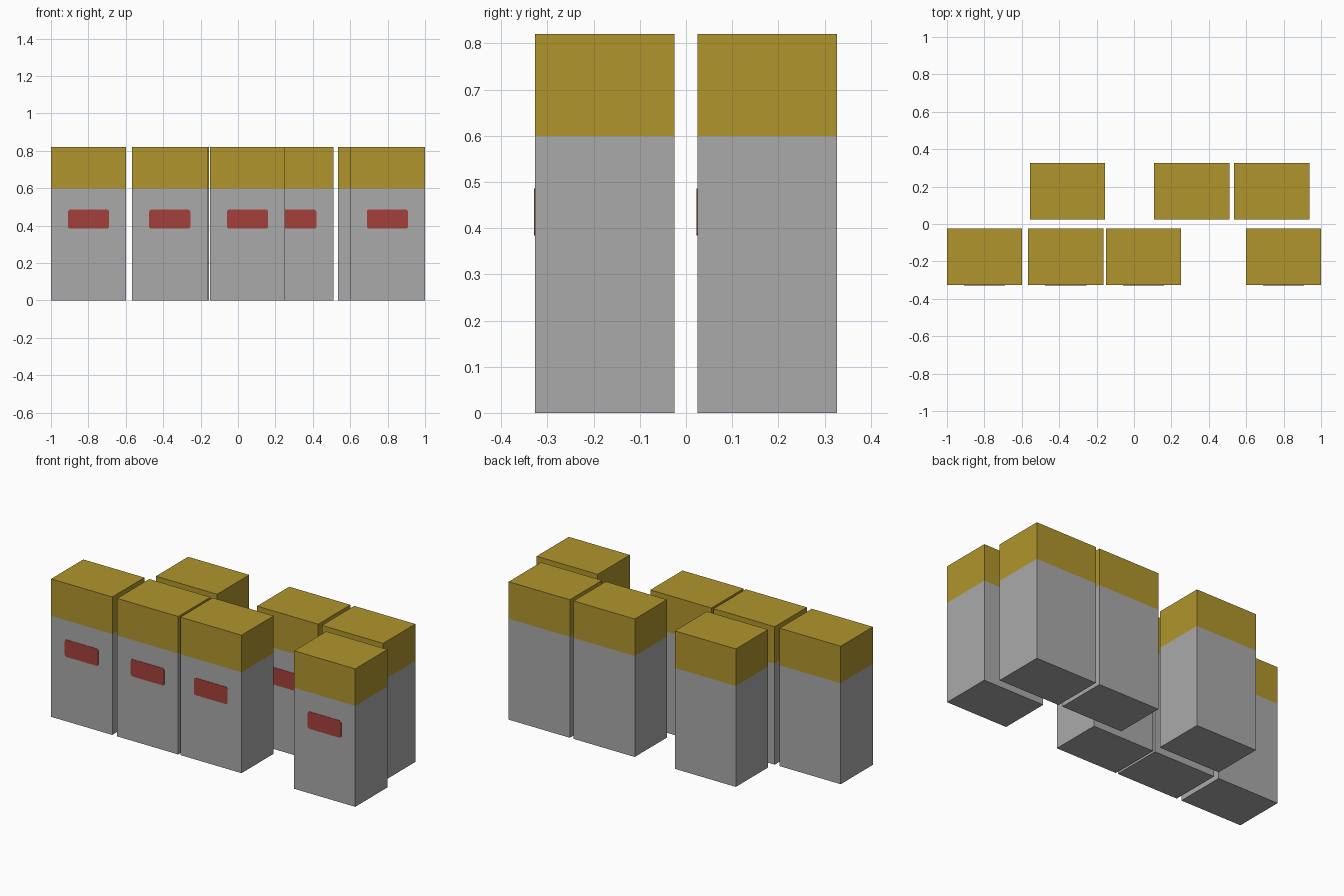
import bpy, bmesh, math

if "Cube" in bpy.data.objects:
    bpy.data.objects.remove(bpy.data.objects["Cube"])

WIDTH, DEPTH, HEIGHT, BAND_Z = 0.402, 0.302, 0.82, 0.60
ROW_Y = 0.176                                   # row centres at -y and +y
FRONT_ROW = [-0.799, -0.365, 0.051, 0.799]
BACK_ROW = [-0.356, 0.309, 0.736]


def material(name, rgb):
    m = bpy.data.materials.new(name)
    m.diffuse_color = (*rgb, 1.0)
    m.use_nodes = True
    m.node_tree.nodes["Principled BSDF"].inputs["Base Color"].default_value = m.diffuse_color
    return m


grey = material("body grey", (0.402, 0.402, 0.402))
mustard = material("mustard band", (0.434, 0.301, 0.026))
red = material("label red", (0.376, 0.051, 0.042))


def make_object(name, bm, mats, location):
    bmesh.ops.recalc_face_normals(bm, faces=bm.faces)
    mesh = bpy.data.meshes.new(name)
    bm.to_mesh(mesh)
    bm.free()
    for m in mats:
        mesh.materials.append(m)
    obj = bpy.data.objects.new(name, mesh)
    obj.location = location
    bpy.context.collection.objects.link(obj)
    return obj


def carton(name, x, y):
    # Plain box cut at the band height; everything above is mustard
    bm = bmesh.new()
    bmesh.ops.create_cube(bm, size=1)
    for v in bm.verts:
        v.co = (v.co.x * WIDTH, v.co.y * DEPTH, (v.co.z + 0.5) * HEIGHT)
    bmesh.ops.bisect_plane(bm, geom=bm.verts[:] + bm.edges[:] + bm.faces[:],
                           plane_co=(0, 0, BAND_Z), plane_no=(0, 0, 1))
    for f in bm.faces:
        f.material_index = int(f.calc_center_median().z > BAND_Z)
    make_object(name, bm, [grey, mustard], (x, y, 0))


def label(name, x, y):
    # Thin plate with rounded corners on the front face
    w, h, r, t = 0.11, 0.051, 0.012, 0.002
    bm = bmesh.new()
    ring = []
    for i, (sx, sz) in enumerate([(1, 1), (-1, 1), (-1, -1), (1, -1)]):
        for k in range(4):
            a = math.radians(90 * i + 30 * k)
            ring.append(bm.verts.new((sx * (w - r) + r * math.cos(a), 0,
                                      sz * (h - r) + r * math.sin(a))))
    face = bm.faces.new(ring)
    ext = bmesh.ops.extrude_face_region(bm, geom=[face])
    for g in ext["geom"]:
        if isinstance(g, bmesh.types.BMVert):
            g.co.y -= t
    make_object(name, bm, [red], (x, y - DEPTH / 2, 0.435))


# Two rows of cartons, all facing the front
for row, y, xs in (("front", -ROW_Y, FRONT_ROW), ("back", ROW_Y, BACK_ROW)):
    for i, x in enumerate(xs, 1):
        carton(f"{row}_carton_{i}", x, y)
        label(f"{row}_label_{i}", x, y)
